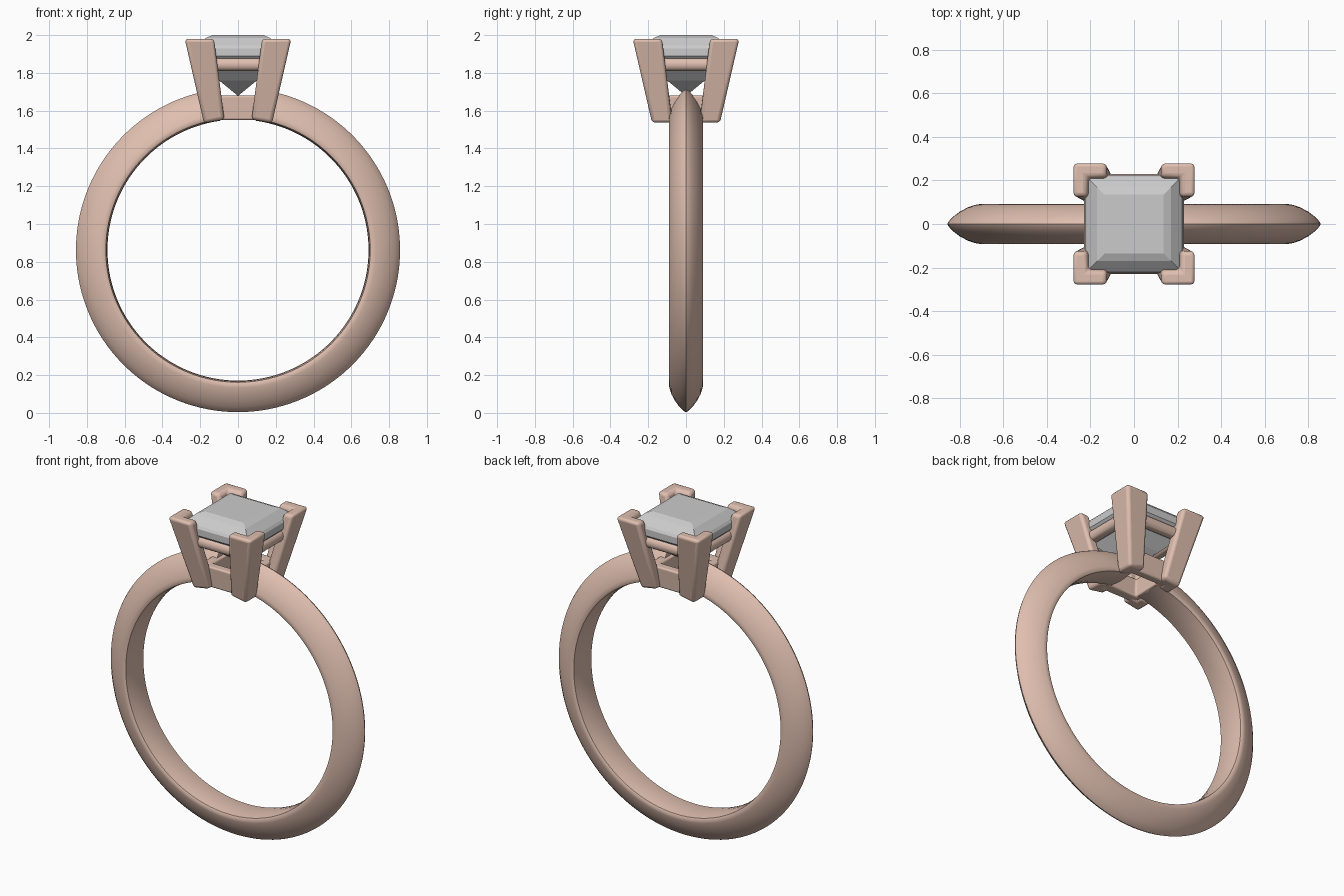
import bpy, bmesh, math

if "Cube" in bpy.data.objects:
    bpy.data.objects.remove(bpy.data.objects["Cube"])

CZ = 0.862      # centre height of the band
R_IN = 0.695    # finger hole radius

gold = bpy.data.materials.new("rose_metal")
gold.diffuse_color = (0.74, 0.52, 0.43, 1)
gold.use_nodes = True
gold.node_tree.nodes["Principled BSDF"].inputs["Base Color"].default_value = gold.diffuse_color


def make(name, verts, faces, mat=None, smooth=False, bevel=0):
    bm = bmesh.new()
    vs = [bm.verts.new(v) for v in verts]
    for f in faces:
        bm.faces.new([vs[i] for i in f])
    bmesh.ops.remove_doubles(bm, verts=bm.verts, dist=1e-5)
    bmesh.ops.recalc_face_normals(bm, faces=bm.faces)
    me = bpy.data.meshes.new(name)
    bm.to_mesh(me)
    bm.free()
    ob = bpy.data.objects.new(name, me)
    bpy.context.collection.objects.link(ob)
    if mat:
        me.materials.append(mat)
    if bevel:
        b = ob.modifiers.new("bevel", 'BEVEL')
        b.width, b.segments = bevel, 3
    if smooth:
        bpy.context.view_layer.objects.active = ob
        ob.select_set(True)
        bpy.ops.object.shade_smooth_by_angle(angle=math.radians(40))
        ob.select_set(False)
    return ob


def square_sweep(name, profile, closed, **kw):
    """Sweep a (half width, z) profile around a square."""
    n = len(profile)
    verts = [(sx * r, sy * r, z)
             for sx, sy in ((1, 1), (-1, 1), (-1, -1), (1, -1)) for r, z in profile]
    faces = [(c * n + i, c * n + (i + 1) % n,
              (c + 1) % 4 * n + (i + 1) % n, (c + 1) % 4 * n + i)
             for c in range(4) for i in range(n if closed else n - 1)]
    if not closed:
        faces.append([c * n for c in range(4)])
        faces.append([c * n + n - 1 for c in range(4)])
    return make(name, verts, faces, **kw)


# Band: knife-edge section, left open under the setting
half = [(0.858, 0.0), (0.852, 0.012), (0.83, 0.035), (0.80, 0.057), (0.765, 0.076),
        (0.73, 0.088), (0.712, 0.091), (0.70, 0.085), (0.694, 0.05), (0.691, 0.0)]
section = half + [(r, -y) for r, y in half[-2:0:-1]]
n, steps = len(section), 128
gap = math.asin(0.12 / 0.86)
verts, faces = [], []
for s in range(steps + 1):
    a = gap + (2 * math.pi - 2 * gap) * s / steps
    verts += [(r * math.sin(a), y, CZ + r * math.cos(a)) for r, y in section]
for s in range(steps):
    for i in range(n):
        j = (i + 1) % n
        faces.append((s * n + i, s * n + j, (s + 1) * n + j, (s + 1) * n + i))
faces += [list(range(n)), [steps * n + i for i in range(n)]]
make("band", verts, faces, gold, smooth=True)

# Lower frame that joins the prong feet
square_sweep("lower_frame", [(0.145, 1.55), (0.155, 1.68), (0.10, 1.68), (0.09, 1.555)],
             True, mat=gold, smooth=True, bevel=0.01)

# Round rail under the stone
rail = [(0.195 + 0.035 * math.cos(k * math.pi / 8), 1.845 + 0.035 * math.sin(k * math.pi / 8))
        for k in range(16)]
square_sweep("upper_rail", rail, True, mat=gold, smooth=True)


# Four L-section corner prongs, feet trimmed to the finger hole
def ell(outer, arm, thick):
    o, a, t = outer, outer - arm, outer - thick
    return [(o, o), (a, o), (a, t), (t, t), (t, a), (o, a)]


for sx in (-1, 1):
    for sy in (-1, 1):
        low = [(x, y, CZ + math.sqrt(R_IN ** 2 - x * x)) for x, y in ell(0.18, 0.108, 0.07)]
        top = [(x, y, 1.98) for x, y in ell(0.282, 0.155, 0.065)]
        verts = [(sx * x, sy * y, z) for x, y, z in low + top]
        faces = [(i, (i + 1) % 6, 6 + (i + 1) % 6, 6 + i) for i in range(6)]
        # caps split along the L's diagonal
        faces += [(0, 1, 2, 3), (0, 3, 4, 5), (6, 7, 8, 9), (6, 9, 10, 11)]
        name = ("front" if sy < 0 else "back") + ("_left" if sx < 0 else "_right") + "_prong"
        make(name, verts, faces, gold, smooth=True, bevel=0.018)

# Square-cut stone: table, stepped crown, girdle and pavilion
square_sweep("stone", [(0.135, 2.0), (0.17, 1.985), (0.215, 1.945), (0.225, 1.93),
                       (0.225, 1.89), (0.17, 1.832), (0.10, 1.76), (0.002, 1.68)], False)
